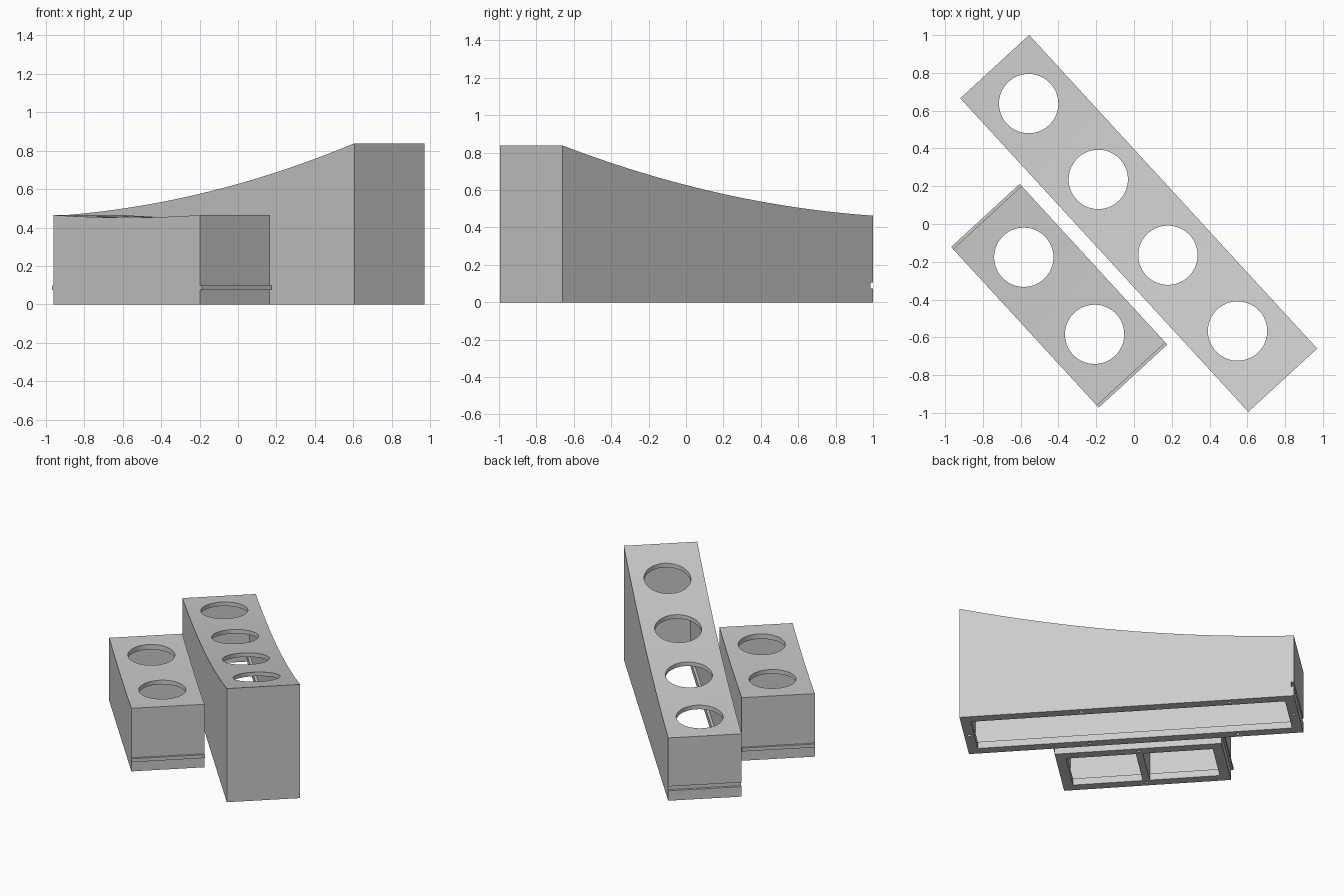
import bpy, bmesh, math
from mathutils import Matrix

if "Cube" in bpy.data.objects:
    bpy.data.objects.remove(bpy.data.objects["Cube"])

grey = bpy.data.materials.new("light grey")
grey.diffuse_color = (0.6, 0.6, 0.6, 1)
grey.use_nodes = True
grey.node_tree.nodes["Principled BSDF"].inputs["Base Color"].default_value = grey.diffuse_color

ANGLE = math.atan2(-0.737, 0.677)
WALL, LIP, ROOF, LIP_Z = 0.05, 0.068, 0.03, 0.05
STEPS = 28


def add_object(name, bm):
    bmesh.ops.recalc_face_normals(bm, faces=bm.faces)
    mesh = bpy.data.meshes.new(name)
    bm.to_mesh(mesh)
    bm.free()
    ob = bpy.data.objects.new(name, mesh)
    bpy.context.collection.objects.link(ob)
    return ob


def prism(name, length, width, bottom, top):
    """Side profile with a curved top, extruded across the width."""
    bm = bmesh.new()
    us = [length * (i / STEPS - 0.5) for i in range(STEPS + 1)]
    pts = [(us[0], bottom), (us[-1], bottom)] + [(u, top(u)) for u in reversed(us)]
    face = bm.faces.new([bm.verts.new((u, -width / 2, z)) for u, z in pts])
    out = bmesh.ops.extrude_face_region(bm, geom=[face])
    verts = [g for g in out["geom"] if isinstance(g, bmesh.types.BMVert)]
    bmesh.ops.translate(bm, verts=verts, vec=(0, width, 0))
    return add_object(name, bm)


def box(name, x0, x1, y0, y1, z0, z1):
    bm = bmesh.new()
    bmesh.ops.create_cube(bm, size=1)
    for v in bm.verts:
        v.co = (x0 + (v.co.x + 0.5) * (x1 - x0), y0 + (v.co.y + 0.5) * (y1 - y0),
                z0 + (v.co.z + 0.5) * (z1 - z0))
    return add_object(name, bm)


def cylinder(name, x, y, z0, z1, r, sides):
    bm = bmesh.new()
    bmesh.ops.create_cone(bm, cap_ends=True, segments=sides, radius1=r, radius2=r,
                          depth=z1 - z0, matrix=Matrix.Translation((x, y, (z0 + z1) / 2)))
    return add_object(name, bm)


def combine(ob, tools, operation):
    for tool in tools:
        mod = ob.modifiers.new("cut", 'BOOLEAN')
        mod.operation, mod.solver, mod.object = operation, 'EXACT', tool
    dg = bpy.context.evaluated_depsgraph_get()
    mesh = bpy.data.meshes.new_from_object(ob.evaluated_get(dg))
    ob.modifiers.clear()
    ob.data = mesh
    for tool in tools:
        bpy.data.objects.remove(tool)


def holder(name, length, width, top, holes, screws, center, rooms, tabs=(), grooves=()):
    body = prism(name, length, width, 0, top)
    if tabs:
        combine(body, list(tabs), 'UNION')
    # hollow inside, open below through a slightly narrower rim
    cuts = [prism("cavity", length - 2 * WALL, width - 2 * WALL, LIP_Z,
                  lambda u: top(u) - ROOF)] if rooms == 1 else []
    half = length / 2
    if rooms == 2:
        for s in (-1, 1):
            a, b = sorted((s * 0.024, s * (half - WALL)))
            cuts.append(box("cavity", a, b, -width / 2 + WALL, width / 2 - WALL,
                            LIP_Z, 0.452 - ROOF))
            a, b = sorted((s * 0.024, s * (half - LIP)))
            cuts.append(box("opening", a, b, -width / 2 + LIP, width / 2 - LIP, -0.1, 0.1))
    else:
        cuts.append(box("opening", -half + LIP, half - LIP,
                        -width / 2 + LIP, width / 2 - LIP, -0.1, 0.1))
    # round openings in the top and small holes in the bottom rim
    cuts += [cylinder("round_hole", u, 0, 0.3, 1.2, 0.157, 64) for u in holes]
    cuts += [cylinder("rim_hole", u, v, -0.05, 0.03, 0.012, 12) for u, v in screws]
    combine(body, cuts + list(grooves), 'DIFFERENCE')
    body.data.materials.clear()
    body.data.materials.append(grey)
    body.data.transform(Matrix.Translation((*center, 0)) @ Matrix.Rotation(ANGLE, 4, 'Z'))
    bpy.ops.object.select_all(action='DESELECT')
    body.select_set(True)
    bpy.context.view_layer.objects.active = body
    bpy.ops.object.shade_smooth_by_angle(angle=math.radians(25))


# long holder with a rising, concave top and a groove in its low end
L, W = 2.254, 0.495


def long_top(u):
    t = u / L + 0.5
    return 0.463 + 0.115 * t + 0.26 * t * t


holder("long_holder", L, W, long_top,
       [-0.044 + 0.545 * k for k in (-1.5, -0.5, 0.5, 1.5)],
       [(u, s * (W / 2 - 0.034)) for u in (0.31, -0.69) for s in (-1, 1)]
       + [(s * (L / 2 - 0.034), 0) for s in (-1, 1)],
       (0.025, 0.003), 1,
       grooves=[box("groove", -L / 2 - 0.1, -L / 2 + 0.018, -0.4, 0.4, 0.073, 0.105)])

# short holder with a slightly dished top, a divider and a tab on each end
L2, W2 = 1.125, 0.493
holder("short_holder", L2, W2,
       lambda u: 0.465 - 0.013 * (1 - (2 * u / L2) ** 2),
       [-0.277, 0.277], [(0, s * (W2 / 2 - 0.034)) for s in (-1, 1)],
       (-0.396, -0.38), 2,
       tabs=[box("tab", min(s * (L2 / 2 - 0.02), s * (L2 / 2 + 0.015)),
                 max(s * (L2 / 2 - 0.02), s * (L2 / 2 + 0.015)),
                 -W2 / 2, W2 / 2, 0.075, 0.1) for s in (-1, 1)])
